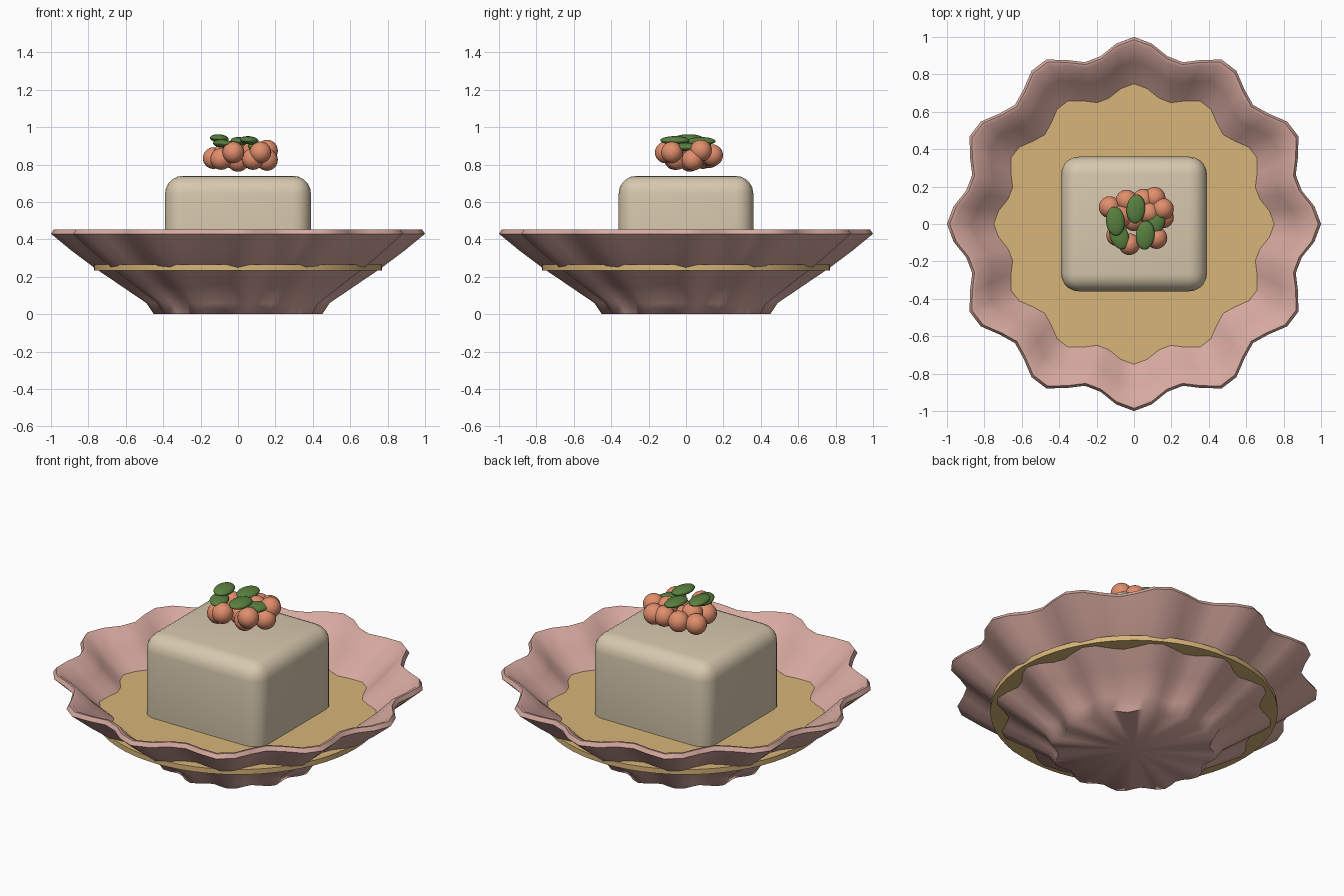
import bpy, bmesh, math

if "Cube" in bpy.data.objects:
    bpy.data.objects.remove(bpy.data.objects["Cube"])


def material(name, rgb):
    m = bpy.data.materials.new(name)
    m.diffuse_color = (*rgb, 1)
    m.use_nodes = True
    m.node_tree.nodes["Principled BSDF"].inputs["Base Color"].default_value = m.diffuse_color
    return m


PINK = material("dusty pink", (0.68, 0.40, 0.35))
GOLD = material("gold", (0.68, 0.46, 0.19))
CREAM = material("cream", (0.68, 0.58, 0.42))
CORAL = material("coral", (0.75, 0.27, 0.15))
GREEN = material("leaf green", (0.10, 0.22, 0.05))


def finish(obj, name, mat, angle=40):
    obj.name = name
    obj.data.materials.append(mat)
    bpy.ops.object.select_all(action='DESELECT')
    obj.select_set(True)
    bpy.context.view_layer.objects.active = obj
    bpy.ops.object.shade_smooth_by_angle(angle=math.radians(angle))


def from_bmesh(bm, name, mat, angle=40):
    bmesh.ops.recalc_face_normals(bm, faces=bm.faces)
    mesh = bpy.data.meshes.new(name)
    bm.to_mesh(mesh)
    bm.free()
    obj = bpy.data.objects.new(name, mesh)
    bpy.context.collection.objects.link(obj)
    finish(obj, name, mat, angle)


# Fluted bowl: (radius, height) profile from the foot, over the rim, to the inner floor
PROFILE = [(0.45, 0), (0.49, 0.06), (0.63, 0.155), (0.77, 0.25), (0.89, 0.34),
           (1.0, 0.43), (0.985, 0.453), (0.965, 0.45), (0.87, 0.36),
           (0.75, 0.265), (0.61, 0.17), (0.46, 0.07)]
SEGMENTS, LOBES = 64, 12
bm = bmesh.new()
rings = []
for r, z in PROFILE:
    ring = []
    for i in range(SEGMENTS):
        a = 2 * math.pi * i / SEGMENTS
        s = r * (0.95 + 0.05 * math.cos(LOBES * a))
        ring.append(bm.verts.new((s * math.cos(a), s * math.sin(a), z)))
    rings.append(ring)
for lower, upper in zip(rings, rings[1:]):
    for i in range(SEGMENTS):
        j = (i + 1) % SEGMENTS
        bm.faces.new((lower[i], lower[j], upper[j], upper[i]))
for ring, z in ((rings[0], 0), (rings[-1], 0.07)):
    centre = bm.verts.new((0, 0, z))
    for i in range(SEGMENTS):
        bm.faces.new((ring[i], ring[(i + 1) % SEGMENTS], centre))
from_bmesh(bm, "fluted_bowl", PINK, 60)

# Gold disc that fills the bowl and shows as a band outside
bpy.ops.mesh.primitive_cylinder_add(vertices=64, radius=0.77, depth=0.03,
                                    location=(0, 0, 0.25))
finish(bpy.context.object, "gold_disc", GOLD)

# Rounded block
bm = bmesh.new()
bmesh.ops.create_cube(bm, size=1)
for v in bm.verts:
    v.co.x *= 0.78
    v.co.y *= 0.72
    v.co.z = 0.74 if v.co.z > 0 else 0.16
bmesh.ops.bevel(bm, geom=bm.edges[:], offset=0.095, segments=5, profile=0.5,
                affect='EDGES')
from_bmesh(bm, "rounded_block", CREAM, 35)

# Berry cluster
BERRIES = [(-.13, .09, .835), (-.04, .125, .84), (.05, .13, .85), (.11, .14, .85),
           (.155, .08, .875), (.155, .035, .825), (.08, .06, .87), (.12, -.075, .865),
           (-.025, -.108, .865), (-.09, -.06, .83), (0, .02, .82), (.08, -.05, .83),
           (-.07, .04, .865)]
for i, p in enumerate(BERRIES):
    bpy.ops.mesh.primitive_uv_sphere_add(segments=24, ring_count=14, radius=0.058,
                                         location=p)
    finish(bpy.context.object, f"berry_{i + 1}", CORAL, 60)

# Leaves: (x, y, z, turn in degrees)
LEAVES = [(-.10, .015, .94, 5), (.01, .08, .925, -5), (.06, -.06, .93, -5),
          (-.08, -.06, .912, 20), (.11, .0, .895, -30)]
for i, (x, y, z, turn) in enumerate(LEAVES):
    bpy.ops.mesh.primitive_uv_sphere_add(segments=24, ring_count=12, radius=1,
                                         location=(x, y, z),
                                         rotation=(0, math.radians(5), math.radians(turn)))
    leaf = bpy.context.object
    leaf.scale = (0.05, 0.078, 0.022)
    finish(leaf, f"leaf_{i + 1}", GREEN, 60)
